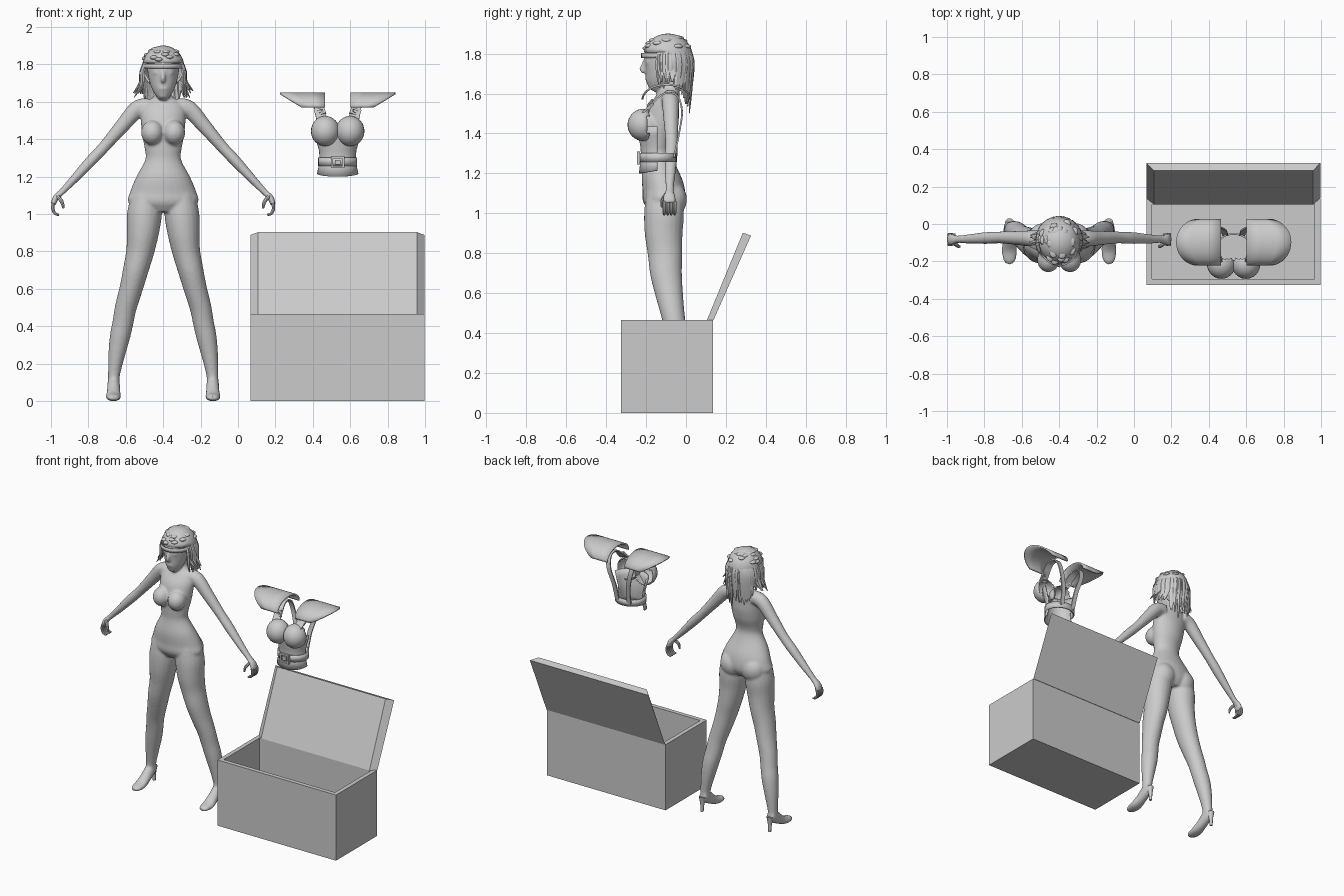
import bpy, bmesh, math, random
from mathutils import Vector, Matrix

if "Cube" in bpy.data.objects:
    bpy.data.objects.remove(bpy.data.objects["Cube"])

random.seed(4)
X, Y, Z = Vector((1, 0, 0)), Vector((0, 1, 0)), Vector((0, 0, 1))
grey = bpy.data.materials.new("plain grey")
grey.diffuse_color = (0.6, 0.6, 0.6, 1)
grey.use_nodes = True
grey.node_tree.nodes["Principled BSDF"].inputs["Base Color"].default_value = grey.diffuse_color
BX, AX = -0.40, 0.533          # centre lines of figure and armour


def finish(bm, name, smooth=True, thick=0, angle=40):
    bmesh.ops.recalc_face_normals(bm, faces=bm.faces[:])
    me = bpy.data.meshes.new(name)
    bm.to_mesh(me)
    bm.free()
    ob = bpy.data.objects.new(name, me)
    bpy.context.collection.objects.link(ob)
    me.materials.append(grey)
    if thick:
        m = ob.modifiers.new("thickness", 'SOLIDIFY')
        m.thickness, m.offset = thick, 0
    if smooth:
        bpy.ops.object.select_all(action='DESELECT')
        ob.select_set(True)
        bpy.context.view_layer.objects.active = ob
        bpy.ops.object.shade_smooth_by_angle(angle=math.radians(angle))
    return ob


def spline(pts, sub):
    out = []
    for i in range(len(pts) - 1):
        a, b, c, d = pts[max(i - 1, 0)], pts[i], pts[i + 1], pts[min(i + 2, len(pts) - 1)]
        for k in range(sub):
            t = k / sub
            out.append([0.5 * (2 * q + (r - p) * t + (2 * p - 5 * q + 4 * r - s) * t * t
                        + (3 * q - p - 3 * r + s) * t ** 3) for p, q, r, s in zip(a, b, c, d)])
    return out + [list(pts[-1])]


def tube(bm, pts, ref=Y, n=20, sub=4, cx=0, side=1, rot=0):
    """Closed elliptical tube; each point is x, y, z, radius across, radius along ref."""
    pts = spline(pts, sub)
    pos = [Vector((cx + side * p[0], p[1], p[2])) for p in pts]
    rings = []
    for i, p in enumerate(pts):
        t = (pos[min(i + 1, len(pos) - 1)] - pos[max(i - 1, 0)]).normalized()
        v = (ref - t * ref.dot(t)).normalized()
        u = v.cross(t)
        rings.append([bm.verts.new(pos[i] + u * p[3] * math.cos(a) + v * p[4] * math.sin(a))
                      for a in (rot + math.tau * k / n for k in range(n))])
    for r, q in zip(rings, rings[1:]):
        for k in range(n):
            bm.faces.new((r[k], r[(k + 1) % n], q[(k + 1) % n], q[k]))
    bm.faces.new(rings[0])
    bm.faces.new(rings[-1])


def ball(bm, c, r):
    m = Matrix.Translation(c) @ Matrix.Diagonal((*r, 1))
    return bmesh.ops.create_uvsphere(bm, u_segments=24, v_segments=16, radius=1, matrix=m)['verts']


def box(bm, c, s, rot=None):
    m = Matrix.Translation(c) @ (rot or Matrix()) @ Matrix.Diagonal((*s, 1))
    return bmesh.ops.create_cube(bm, size=1, matrix=m)


def up(rows):                   # vertical section list: z, y, half width, half depth
    return [(0, y, z, rx, ry) for z, y, rx, ry in rows]


# Figure: overlapping lofts fused into one skin
bm = bmesh.new()
tube(bm, up([(1.01, -.11, .09, .075), (1.06, -.11, .185, .105), (1.12, -.113, .176, .106),
             (1.2, -.13, .143, .093), (1.29, -.138, .096, .068), (1.35, -.138, .099, .07),
             (1.42, -.128, .112, .082), (1.5, -.115, .12, .082), (1.56, -.095, .12, .064),
             (1.6, -.08, .09, .05), (1.635, -.075, .045, .042), (1.72, -.095, .038, .042)]),
     n=28, cx=BX)
tube(bm, up([(1.615, -.168, .02, .022), (1.64, -.155, .043, .048), (1.675, -.14, .062, .068),
             (1.72, -.123, .076, .09), (1.78, -.108, .085, .104), (1.84, -.1, .075, .095),
             (1.875, -.1, .045, .06)]), n=28, cx=BX)
tube(bm, [(0, -.205, 1.765, .008, .01), (0, -.222, 1.725, .011, .012), (0, -.212, 1.708, .014, .012)], cx=BX)
ball(bm, (BX, -.193, 1.672), (.025, .012, .011))
for s in (-1, 1):
    ball(bm, (BX + s * .058, -.192, 1.435), (.06, .066, .066))
    ball(bm, (BX + s * .082, -.075, 1.07), (.085, .08, .09))
    ball(bm, (BX + s * .034, -.189, 1.755), (.021, .014, .009))
    # leg
    tube(bm, [(.09, -.11, 1.1, .08, .09), (.1, -.11, 1, .093, .1), (.109, -.112, .9, .086, .095),
              (.123, -.105, .8, .075, .087), (.147, -.1, .7, .068, .08), (.172, -.085, .6, .062, .07),
              (.2, -.067, .5, .058, .06), (.215, -.053, .42, .056, .056), (.232, -.04, .34, .054, .055),
              (.25, -.03, .24, .044, .046), (.262, -.025, .15, .033, .036), (.265, -.025, .1, .031, .035)],
         cx=BX, side=s)
    # foot
    tube(bm, [(.265, .012, .1, .03, .025), (.265, -.03, .09, .042, .033), (.265, -.09, .05, .033, .036),
              (.266, -.14, .025, .025, .041), (.266, -.19, .018, .018, .034), (.266, -.215, .014, .01, .016)],
         ref=X, cx=BX, side=s)
    # arm and palm
    tube(bm, [(.08, -.08, 1.575, .045, .045), (.14, -.078, 1.56, .046, .044), (.22, -.075, 1.47, .039, .038),
              (.315, -.072, 1.36, .031, .032), (.39, -.075, 1.28, .03, .032), (.487, -.08, 1.175, .022, .025),
              (.545, -.082, 1.115, .017, .021), (.575, -.083, 1.085, .017, .031),
              (.588, -.083, 1.05, .014, .034)], cx=BX, side=s)
skin = finish(bm, "figure_body", smooth=False)
m = skin.modifiers.new("fuse", 'REMESH')
m.mode, m.voxel_size, m.use_smooth_shade = 'VOXEL', 0.008, True
m = skin.modifiers.new("soften", 'SMOOTH')
m.factor, m.iterations = 0.5, 5

# Fingers and shoe heels
bm = bmesh.new()
for s in (-1, 1):
    for k in range(4):
        y = -.109 + k * .0175
        tube(bm, [(.586, y, 1.06, .009, .009), (.59, y, 1.03, .009, .009), (.578, y, 1.003, .008, .008),
                  (.556, y, .995, .006, .006)], n=8, cx=BX, side=s)
    tube(bm, [(.565, -.1, 1.095, .01, .012), (.542, -.118, 1.065, .01, .01), (.533, -.12, 1.03, .006, .006)],
         n=8, cx=BX, side=s)
finish(bm, "fingers")
bm = bmesh.new()
for s in (-1, 1):
    tube(bm, [(.265, .002, .1, .026, .03), (.265, .01, .055, .014, .014), (.265, .012, 0, .01, .01)],
         n=10, cx=BX, side=s)
finish(bm, "shoe_heels")

# Hair: cap opened over the face, plus loose locks
bm = bmesh.new()
ball(bm, (BX, -.09, 1.785), (.107, .118, .11))
drop = [v for v in bm.verts if v.co.z < 1.66 or (v.co.y < -.115 and v.co.z < 1.8)]
bmesh.ops.delete(bm, geom=drop, context='VERTS')
finish(bm, "hair_cap", thick=.012)
bm = bmesh.new()
for i in range(46):
    a = math.radians(-25 + 230 * (i + random.random()) / 46)
    back = max(0, math.sin(a)) ** 2
    c, sn = math.cos(a), math.sin(a)
    flare = random.uniform(.115, .17) * (1 - back) + .115 * back
    end = 1.62 - random.uniform(0, .13) * back + random.uniform(0, .05) * (1 - back)
    w = random.uniform(.012, .022)
    yc = -.09
    tube(bm, [(.09 * c, yc + .1 * sn, 1.83, .008, w), (.117 * c, yc + .124 * sn, 1.765, .009, w),
              (.12 * c, yc + .118 * sn, (1.765 + end) / 2, .009, w),
              (flare * c, yc + .1 * sn + .01 * back, end, .002, .004)],
         ref=Vector((-sn, c, 0)), n=6, sub=3, cx=BX)
for i in range(22):             # tufts lying on the crown
    a, e = random.uniform(0, math.tau), random.uniform(.4, 1.2)
    d = Vector((math.cos(a) * math.cos(e) * .107, math.sin(a) * math.cos(e) * .118, math.sin(e) * .108))
    ball(bm, Vector((BX, -.09, 1.785)) + d * .97, (.022, .026, .012))
finish(bm, "hair_locks", angle=30)


def band(bm, c, rx, ry, h, a0=0, a1=360, n=32):
    """Upright elliptical strip."""
    prev = None
    for k in range(n + 1):
        a = math.radians(a0 + (a1 - a0) * k / n)
        x, y = c[0] + rx * math.cos(a), c[1] + ry * math.sin(a)
        cur = [bm.verts.new((x, y, c[2] + dz)) for dz in (-h / 2, h / 2)]
        if prev:
            bm.faces.new((prev[0], cur[0], cur[1], prev[1]))
        prev = cur
    bmesh.ops.remove_doubles(bm, verts=bm.verts[:], dist=1e-5)


bm = bmesh.new()
band(bm, (BX, -.1, 1.79), .105, .121, .025)
finish(bm, "head_band", thick=.008)

# Armour: bodice front wrapped round the waist
bm = bmesh.new()
prev = None
for z, rx, ry in [(1.215, .107, .09), (1.25, .099, .084), (1.3, .093, .08), (1.34, .096, .083),
                  (1.39, .11, .094), (1.435, .122, .098)]:
    row = []
    for k in range(25):
        a = math.radians(180 + 180 * k / 24)
        dip = .015 * -math.sin(a) if z < 1.22 else 0
        row.append(bm.verts.new((AX + rx * math.cos(a), -.142 + ry * math.sin(a), z - dip)))
    if prev:
        for k in range(24):
            bm.faces.new((prev[k], prev[k + 1], row[k + 1], row[k]))
    prev = row
finish(bm, "bodice", thick=.008)

# Cups
bm = bmesh.new()
for s in (-1, 1):
    vs = ball(bm, (AX + s * .066, -.213, 1.443), (.074, .077, .078))
    bmesh.ops.delete(bm, geom=[v for v in vs if v.co.y > -.18], context='VERTS')
finish(bm, "breast_cups", thick=.006)

# Belt with square buckle
bm = bmesh.new()
band(bm, (AX, -.142, 1.28), .1, .089, .045)
finish(bm, "waist_belt", thick=.009)


def frame(bm, c, w, h, rot):
    for s in (-1, 1):
        for off, size in (((s * w / 2, 0, 0), (.012, .014, h + .012)), ((0, 0, s * h / 2), (w, .014, .012))):
            box(bm, Vector(c) + rot @ Vector(off), size, rot)
    box(bm, c, (w * .5, .014, h * .5), rot)


bm = bmesh.new()
frame(bm, (AX, -.238, 1.277), .06, .052, Matrix())
for s in (-1, 1):
    r = Matrix.Rotation(s * .35, 4, 'Y') @ Matrix.Rotation(-.65, 4, 'X')
    frame(bm, (AX + s * .094, -.178, 1.545), .045, .03, r)
finish(bm, "buckles", smooth=False)

# Shoulder straps running over to the back of the belt
bm = bmesh.new()
for s in (-1, 1):
    tube(bm, [(.085, -.215, 1.505, .006, .04), (.096, -.17, 1.55, .006, .038), (.105, -.11, 1.6, .006, .034),
              (.1, -.045, 1.59, .006, .026), (.085, -.02, 1.51, .006, .022), (.055, -.035, 1.4, .006, .022),
              (.045, -.06, 1.28, .006, .022)], ref=X, n=4, rot=math.pi / 4, cx=AX, side=s)
finish(bm, "straps", angle=30)

# Arched shoulder guards, longest along the ridge
bm = bmesh.new()
for s in (-1, 1):
    prev = None
    for k in range(21):
        a = math.pi * k / 20
        h = math.sin(a)
        y, z = -.098 - .12 * math.cos(a), 1.57 + .075 * h
        row = [bm.verts.new((AX + s * (.068 + u * (.125 + .115 * h)), y, z)) for u in (0, .33, .67, 1)]
        if prev:
            for j in range(3):
                bm.faces.new((prev[j], prev[j + 1], row[j + 1], row[j]))
        prev = row
finish(bm, "shoulder_guards", thick=.01)

# Storage box, hollow
bm = bmesh.new()
box(bm, (.531, -.095, .2325), (.93, .46, .465))
bm.faces.ensure_lookup_table()
bm.normal_update()
top = max(bm.faces, key=lambda f: f.calc_center_median().z)
bmesh.ops.inset_region(bm, faces=[top], thickness=.042)
bmesh.ops.inset_region(bm, faces=[top], thickness=.0005, depth=-.42)
finish(bm, "storage_box", smooth=False)

# Leaning lid with tapered edges
bm = bmesh.new()
loops = []
for x0, x1, yz0, yz1 in ((.108, .957, (.105, .465), (.285, .903)), (.066, .996, (.138, .465), (.326, .888))):
    loops.append([bm.verts.new(p) for p in ((x0, *yz0), (x1, *yz0), (x1, *yz1), (x0, *yz1))])
    bm.faces.new(loops[-1])
for k in range(4):
    j = (k + 1) % 4
    bm.faces.new((loops[0][k], loops[0][j], loops[1][j], loops[1][k]))
finish(bm, "box_lid", smooth=False)
